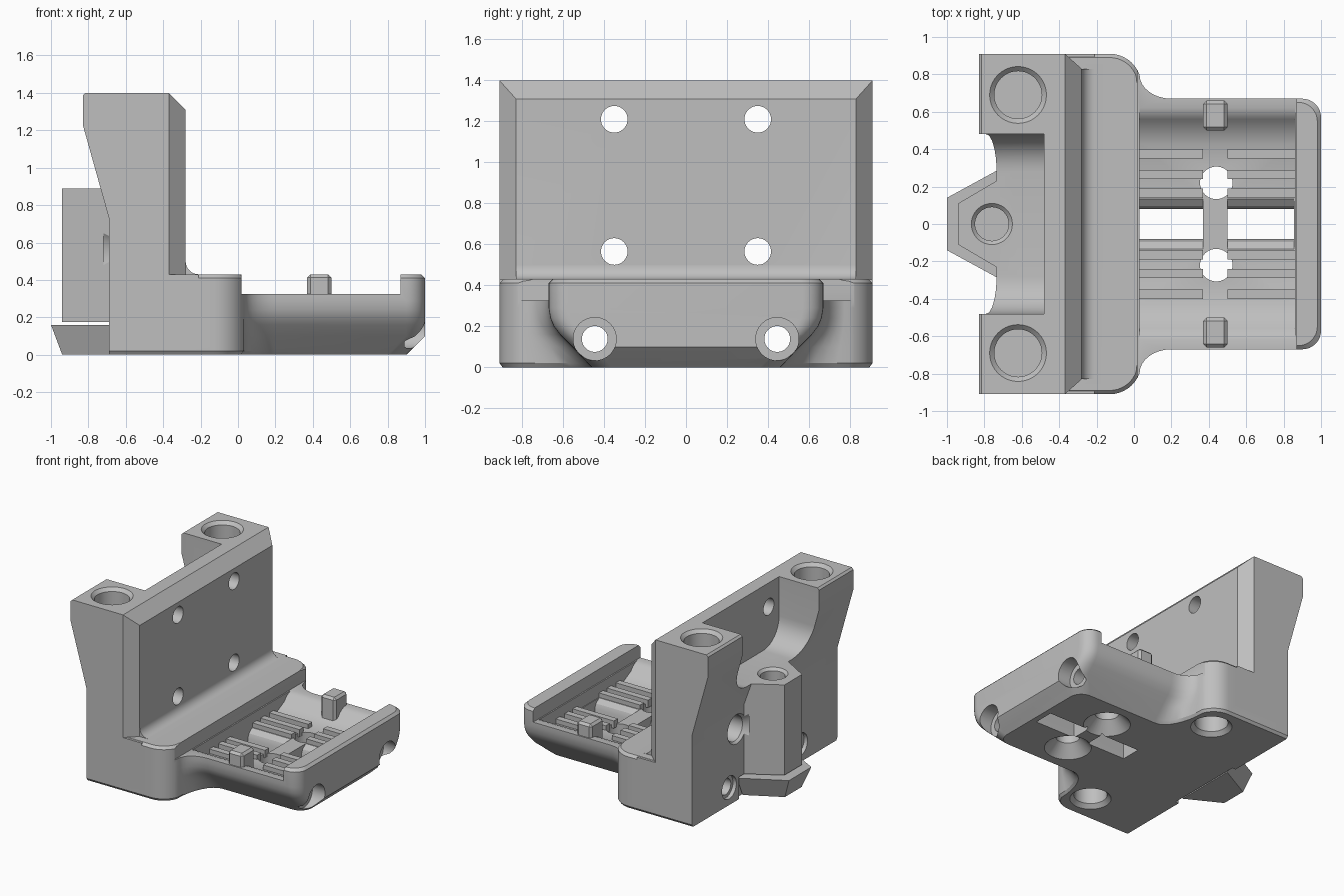
import bpy, bmesh
from math import cos, sin, radians, pi
from mathutils import Matrix, Vector

old = bpy.data.objects.get("Cube")
if old:
    bpy.data.objects.remove(old)

GREY = (0.52, 0.52, 0.52, 1)
mat = bpy.data.materials.new("plain grey")
mat.use_nodes = True
mat.diffuse_color = GREY
mat.node_tree.nodes["Principled BSDF"].inputs["Base Color"].default_value = GREY


def finish(name, bm):
    bmesh.ops.recalc_face_normals(bm, faces=bm.faces)
    me = bpy.data.meshes.new(name)
    bm.to_mesh(me)
    bm.free()
    me.materials.append(mat)
    ob = bpy.data.objects.new(name, me)
    bpy.context.scene.collection.objects.link(ob)
    return ob


def loft(name, rings):
    """Closed solid through rings of equal point count."""
    bm = bmesh.new()
    vs = [[bm.verts.new(p) for p in r] for r in rings]
    n = len(vs[0])
    for a, b in zip(vs, vs[1:]):
        for i in range(n):
            j = (i + 1) % n
            bm.faces.new((a[i], a[j], b[j], b[i]))
    bm.faces.new(vs[0][::-1])
    bm.faces.new(vs[-1])
    return finish(name, bm)


def prism(name, pts, axis, a, b):
    """Flat outline pushed along one axis from a to b."""
    put = {"x": lambda p, t: (t, p[0], p[1]),
           "y": lambda p, t: (p[0], t, p[1]),
           "z": lambda p, t: (p[0], p[1], t)}[axis]
    return loft(name, [[put(p, t) for p in pts] for t in (a, b)])


def box(name, lo, hi, bevel=0.0):
    lo, hi = Vector(lo), Vector(hi)
    bm = bmesh.new()
    bmesh.ops.create_cube(bm, size=1)
    for v in bm.verts:
        v.co = Vector([(lo[i] + hi[i]) / 2 + v.co[i] * (hi[i] - lo[i]) for i in range(3)])
    if bevel:
        bmesh.ops.bevel(bm, geom=bm.edges[:], offset=bevel, segments=1, affect='EDGES')
    return finish(name, bm)


def rod(p, axis, length, r1, r2=None):
    """Round cutter starting at p and running along +axis."""
    bm = bmesh.new()
    bmesh.ops.create_cone(bm, cap_ends=True, segments=40, radius1=r1,
                          radius2=r1 if r2 is None else r2, depth=length)
    rot = Matrix.Rotation(pi / 2, 4, 'Y') if axis == "x" else Matrix()
    bmesh.ops.transform(bm, verts=bm.verts, matrix=Matrix.Translation(p) @ rot
                        @ Matrix.Translation((0, 0, length / 2)))
    return finish("cutter", bm)


def combine(target, other, op):
    mod = target.modifiers.new("shape", 'BOOLEAN')
    mod.operation, mod.solver, mod.object = op, 'EXACT', other
    bpy.context.view_layer.objects.active = target
    bpy.ops.object.modifier_apply(modifier=mod.name)
    bpy.data.objects.remove(other)


def arc(cx, cy, rx, ry, a0, a1, n=8):
    steps = [radians(a0 + (a1 - a0) * i / n) for i in range(n + 1)]
    return [(cx + rx * cos(t), cy + ry * sin(t)) for t in steps]


def mirrored(half):
    return half + [(x, -y) for x, y in reversed(half)]


def outline(w, end, inset):
    """Plan of the base running into the narrower tray."""
    r = 0.17 - inset
    half = [(-0.69, 0.91 - inset)] + arc(-0.13, 0.74, r, r, 90, 20)
    x, y = half[-1]
    half += arc(x + 0.17, y, 0.17, y - w, 180, 270)[1:]
    half += arc(end - 0.1, w - 0.1, 0.1, 0.1, 90, 0)
    return mirrored(half)


# Base and tray: one loft whose tray part narrows towards the bottom
levels = [(0, 0.46, 0.90, 0.015), (0.02, 0.48, 0.92, 0), (0.1, 0.555, 1, 0),
          (0.16, 0.615, 1, 0), (0.2, 0.645, 1, 0), (0.24, 0.662, 1, 0),
          (0.29, 0.67, 1, 0), (0.41, 0.67, 1, 0), (0.43, 0.65, 0.98, 0.02)]
body = loft("carriage_body", [[(x, y, z) for x, y in outline(w, e, i)] for z, w, e, i in levels])
combine(body, box("cutter", (0.02, -1, 0.325), (0.87, 1, 0.6)), 'DIFFERENCE')

# Upright wall with overhanging back, foot fillet and chamfered front
wall = prism("wall", [(-0.69, 0.1), (-0.69, 0.73), (-0.83, 1.23), (-0.83, 1.385), (-0.815, 1.4),
                      (-0.37, 1.4), (-0.28, 1.31)]
             + arc(-0.21, 0.5, 0.07, 0.07, 180, 270) + [(-0.21, 0.1)], "y", -0.91, 0.91)
for s in (-1, 1):
    combine(wall, prism("cutter", [(-0.37, s * 0.911), (-0.28, s * 0.83), (-0.1, s * 0.83),
                                   (-0.1, s * 1.1), (-0.37, s * 1.1)], "z", 0.428, 1.6), 'DIFFERENCE')
pocket = mirrored([(0.48, 1.6)])[:1] + [(0.48, 1.09)] + arc(0.28, 1.09, 0.2, 0.2, 0, -90)[1:]
pocket += [(-y, z) for y, z in reversed(pocket)]
combine(wall, prism("cutter", pocket, "x", -1.1, -0.48), 'DIFFERENCE')
combine(body, wall, 'UNION')

# Tapered boss on the back
boss = prism("boss", mirrored([(-0.6, 0.31), (-0.94, 0.11)]), "z", 0.175, 0.89)
combine(body, boss, 'UNION')
combine(body, box("cutter", (-0.8, -0.32, -0.1), (-0.66, 0.32, 0.175)), 'DIFFERENCE')

# Tray channel, slots and countersunk holes
chan = [(0.62, 0.4), (0.62, 0.325), (0.59, 0.315), (0.56, 0.295), (0.54, 0.27), (0.43, 0.215)]
combine(body, prism("cutter", chan + [(-y, z) for y, z in reversed(chan)], "x", 0.03, 0.86), 'DIFFERENCE')
slot = [(0.08, -0.1), (0.08, 0.15), (0.095, 0.185), (0.14, 0.22), (0.14, 0.3)]
for a, b in ((0.03, 0.37), (0.5, 0.855)):
    combine(body, prism("cutter", slot + [(-y, z) for y, z in reversed(slot)], "x", a, b), 'DIFFERENCE')

cuts = [rod((-0.76, 0, 0.3), "z", 0.7, 0.09), rod((-0.76, 0, 0.87), "z", 0.04, 0.09, 0.13)]
for s in (-1, 1):
    # screw holes in the tray floor, column sockets and underside sockets
    cuts += [rod((0.44, s * 0.22, -0.1), "z", 0.5, 0.087),
             rod((0.44, s * 0.22, -0.01), "z", 0.1, 0.18, 0.087),
             rod((-0.62, s * 0.69, 1.0), "z", 0.6, 0.127),
             rod((-0.62, s * 0.69, 1.375), "z", 0.05, 0.127, 0.177),
             rod((-0.16, s * 0.68, -0.1), "z", 0.4, 0.12),
             rod((-0.16, s * 0.68, -0.01), "z", 0.04, 0.16, 0.12)]
    # long tie holes with a wide mouth at the tray end
    cuts += [rod((-0.9, s * 0.445, 0.138), "x", 2.2, 0.063),
             rod((0.89, s * 0.445, 0.138), "x", 0.3, 0.105),
             rod((-0.9, s * 0.445, 0.138), "x", 0.24, 0.09)]
    # wall holes, the lower pair sunk from the back
    cuts += [rod((-1, s * 0.35, z), "x", 1, 0.065) for z in (0.565, 1.21)]
    cuts += [rod((-0.9, s * 0.35, 0.565), "x", 0.4, 0.1),
             rod((-0.72, s * 0.35, 0.565), "x", 0.05, 0.14, 0.1)]
for c in cuts:
    combine(body, c, 'DIFFERENCE')

# Flared foot below the boss
top = mirrored([(-0.67, 0.32), (-1, 0.14)])
low = mirrored([(-0.67, 0.25), (-0.94, 0.105)])
foot = loft("boss_foot", [[(x, y, 0) for x, y in low], [(x, y, 0.16) for x, y in top]])

# Grip ribs and side posts in the tray
parts = [body, foot]
for s, side in ((-1, "right"), (1, "left")):
    lo, hi = sorted((s * 0.5, s * 0.66))
    parts.append(box(side + "_post", (0.37, lo, 0.22), (0.5, hi, 0.43), 0.018))
    for k, y in enumerate((0.165, 0.265, 0.375)):
        for a, b in ((0.03, 0.37), (0.5, 0.86)):
            parts.append(box(f"{side}_rib_{k}", (a, s * y - 0.025, 0.19), (b, s * y + 0.025, 0.25)))

bpy.ops.object.select_all(action='DESELECT')
for p in parts:
    p.select_set(True)
bpy.context.view_layer.objects.active = body
bpy.ops.object.shade_smooth_by_angle(angle=radians(28))
